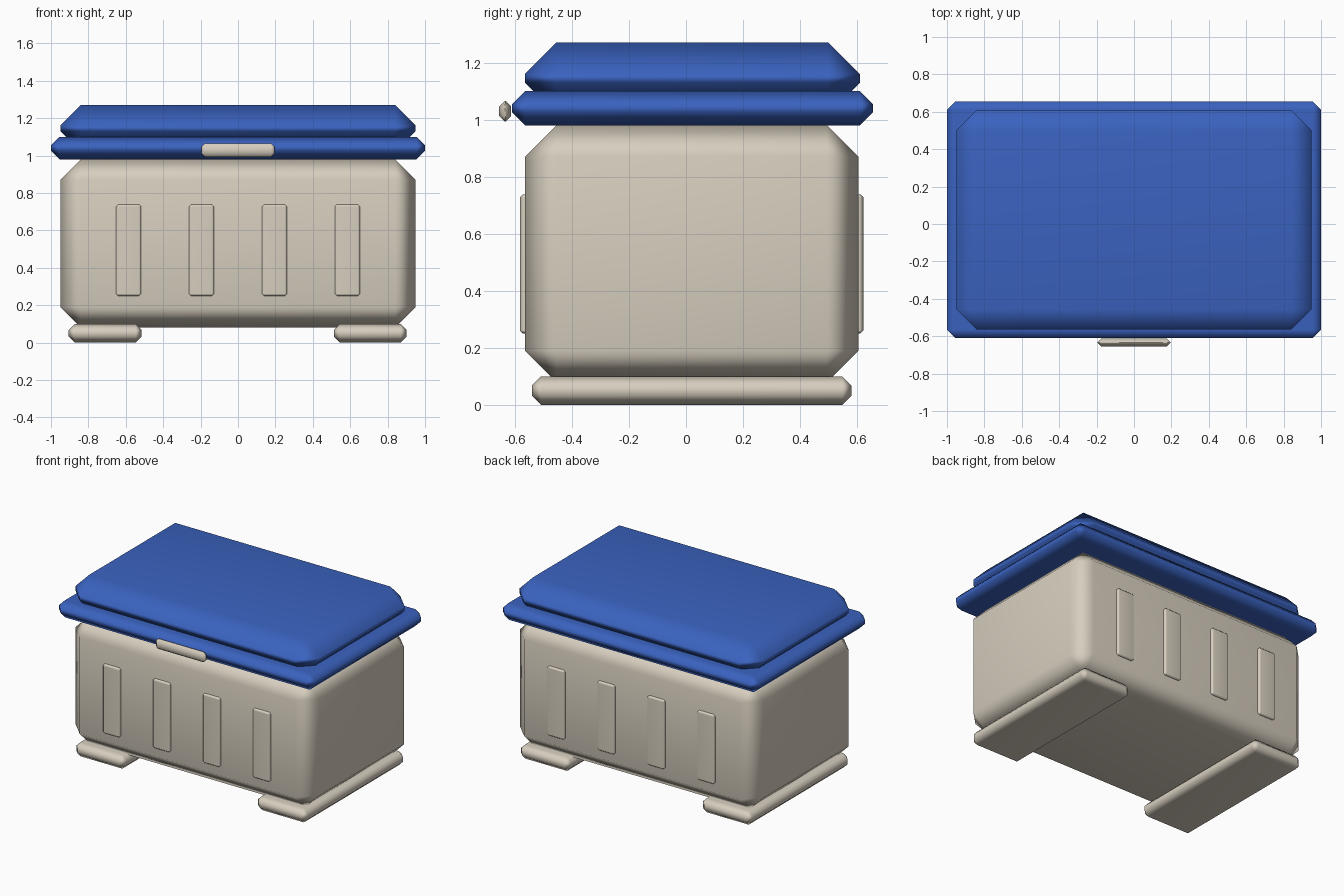
import bpy
import bmesh
from mathutils import Vector

cube = bpy.data.objects.get("Cube")
if cube:
    bpy.data.objects.remove(cube, do_unlink=True)


def make_material(name, rgb):
    mat = bpy.data.materials.new(name)
    mat.use_nodes = True
    color = (*rgb, 1.0)
    mat.diffuse_color = color
    mat.node_tree.nodes["Principled BSDF"].inputs["Base Color"].default_value = color
    return mat


beige = make_material("warm beige plastic", (0.68, 0.62, 0.52))
blue = make_material("blue plastic", (0.042, 0.122, 0.52))


def bevelled_box(name, x, y, z, bevel, mat):
    """Box spanning the (low, high) ranges, with chamfered, softly shaded edges."""
    low, high = (Vector(corner) for corner in zip(x, y, z))
    bm = bmesh.new()
    bmesh.ops.create_cube(bm, size=1)
    bmesh.ops.scale(bm, vec=high - low, verts=bm.verts)
    mesh = bpy.data.meshes.new(name)
    bm.to_mesh(mesh)
    bm.free()
    mesh.materials.append(mat)
    mesh.shade_smooth()
    obj = bpy.data.objects.new(name, mesh)
    obj.location = (low + high) / 2
    bpy.context.collection.objects.link(obj)
    chamfer = obj.modifiers.new("chamfer", 'BEVEL')
    chamfer.width = bevel
    chamfer.segments = 1
    chamfer.limit_method = 'NONE'
    obj.modifiers.new("flat panel normals", 'WEIGHTED_NORMAL')
    return obj


# Main container
bevelled_box("body", (-0.95, 0.95), (-0.565, 0.605), (0.08, 0.98), 0.11, beige)

# Lid: overhanging rim with a raised top
bevelled_box("lid_rim", (-1, 1), (-0.61, 0.655), (0.98, 1.1), 0.045, blue)
bevelled_box("lid_top", (-0.95, 0.95), (-0.565, 0.61), (1.02, 1.27), 0.11, blue)

# Front latch
bevelled_box("latch", (-0.195, 0.195), (-0.655, -0.613), (0.993, 1.065), 0.019, beige)

# Runners under each end
for side, start in (("right", -0.905), ("left", 0.512)):
    bevelled_box(side + "_runner", (start, start + 0.39), (-0.54, 0.58),
                 (0, 0.1), 0.032, beige)

# Raised ribs on the front and back walls
for wall, depth in (("front", (-0.583, -0.545)), ("back", (0.585, 0.623))):
    for i in range(4):
        x = (i - 1.5) * 0.39
        bevelled_box(f"{wall}_rib_{i + 1}", (x - 0.067, x + 0.067), depth,
                     (0.25, 0.738), 0.011, beige)
